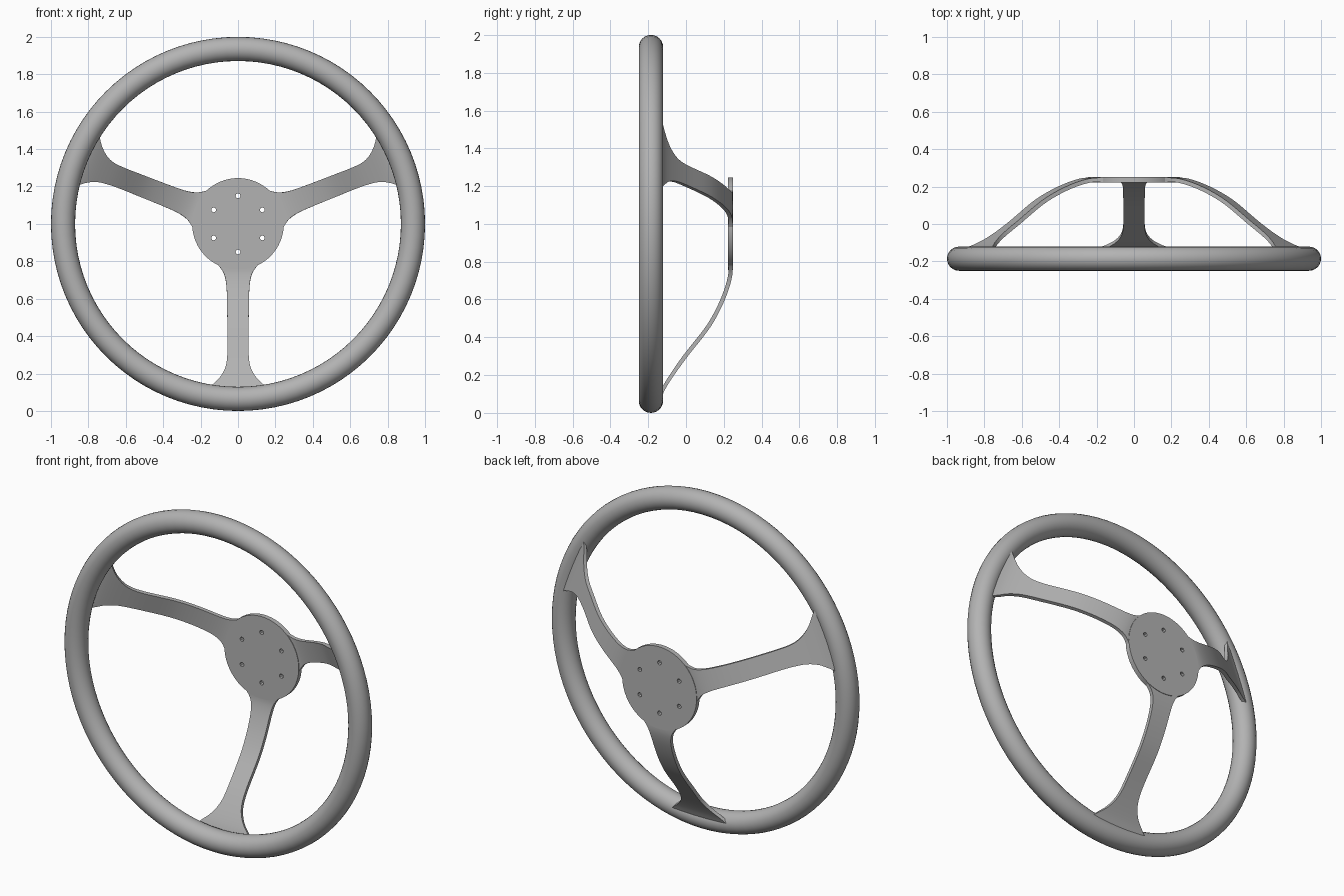
import bpy, bmesh, math
from mathutils import Vector

if "Cube" in bpy.data.objects:
    bpy.data.objects.remove(bpy.data.objects["Cube"])

CENTRE_Z = 1.0

grey = bpy.data.materials.new("satin grey")
grey.diffuse_color = (0.45, 0.45, 0.45, 1)
grey.use_nodes = True
grey.node_tree.nodes["Principled BSDF"].inputs["Base Color"].default_value = grey.diffuse_color


def finish(ob, angle):
    ob.data.materials.clear()
    ob.data.materials.append(grey)
    bpy.ops.object.select_all(action='DESELECT')
    ob.select_set(True)
    bpy.context.view_layer.objects.active = ob
    bpy.ops.object.shade_smooth_by_angle(angle=math.radians(angle))


def sample(table, r):
    """Smooth (Hermite) interpolation of a list of (r, value) pairs."""
    n = len(table)
    slope = []
    for i in range(n):
        a, b = table[max(i - 1, 0)], table[min(i + 1, n - 1)]
        slope.append((b[1] - a[1]) / (b[0] - a[0]))
    if r <= table[0][0]:
        return table[0][1]
    for i in range(n - 1):
        (x0, v0), (x1, v1) = table[i], table[i + 1]
        if r <= x1:
            h = x1 - x0
            t = (r - x0) / h
            return ((2*t**3 - 3*t*t + 1) * v0 + (t**3 - 2*t*t + t) * h * slope[i]
                    + (3*t*t - 2*t**3) * v1 + (t**3 - t*t) * h * slope[i + 1])
    return table[-1][1]


# Rim: round grip ring
bpy.ops.mesh.primitive_torus_add(major_radius=0.9355, minor_radius=0.0645,
                                 major_segments=96, minor_segments=24,
                                 location=(0, -0.1855, CENTRE_Z),
                                 rotation=(math.pi / 2, 0, 0))
rim = bpy.context.object
rim.name = "rim"
finish(rim, 40)


# Hub: thin disc with six bolt holes
def disc(name, radius, depth, x, y, z, sides):
    bpy.ops.mesh.primitive_cylinder_add(vertices=sides, radius=radius, depth=depth,
                                        location=(x, y, z), rotation=(math.pi / 2, 0, 0))
    bpy.context.object.name = name
    return bpy.context.object


hub = disc("hub_plate", 0.245, 0.028, 0, 0.236, CENTRE_Z, 64)
cutters = []
for k in range(6):
    a = math.radians(90 + 60 * k)
    cutters.append(disc("bolt_hole_cutter", 0.013, 0.2, 0.15 * math.cos(a), 0.236,
                        CENTRE_Z + 0.15 * math.sin(a), 8))
for c in cutters:
    m = hub.modifiers.new("bolt hole", 'BOOLEAN')
    m.object = c
    m.operation = 'DIFFERENCE'
    m.solver = 'EXACT'
    bpy.context.view_layer.objects.active = hub
    bpy.ops.object.modifier_apply(modifier=m.name)
for c in cutters:
    bpy.data.objects.remove(c, do_unlink=True)
finish(hub, 30)

# Spokes: swept flat bars, dished forward and flared at both ends
PATH = [(0.20, 0.237), (0.27, 0.234), (0.35, 0.213), (0.45, 0.171), (0.55, 0.113),
        (0.70, -0.004), (0.80, -0.075), (0.87, -0.118), (0.92, -0.140)]
HALF_WIDTH = [(0.21, 0.115), (0.23, 0.098), (0.26, 0.078), (0.30, 0.066), (0.36, 0.060),
              (0.55, 0.057), (0.70, 0.057), (0.76, 0.064), (0.80, 0.080),
              (0.84, 0.110), (0.87, 0.145), (0.91, 0.190)]


def spoke(name, degrees, skew):
    a = math.radians(degrees)
    out = Vector((math.cos(a), 0, math.sin(a)))
    side = Vector((-math.sin(a), 0, math.cos(a)))
    back = Vector((0, 1, 0))
    bm = bmesh.new()
    rings = []
    steps = 44
    for i in range(steps + 1):
        r = 0.21 + 0.70 * i / steps
        y = sample(PATH, r)
        dy = (sample(PATH, r + 0.005) - sample(PATH, r - 0.005)) / 0.01
        normal = (back - out * dy).normalized()
        half = sample(HALF_WIDTH, r)
        t = min(max((r - 0.72) / 0.17, 0), 1)
        shift = skew * t * t
        thick = 0.011 - 0.002 * t
        p = out * r + back * y + Vector((0, 0, CENTRE_Z))
        rings.append([bm.verts.new(p + side * (shift + s * half) + normal * (n * thick))
                      for s, n in ((-1, -1), (1, -1), (1, 1), (-1, 1))])
    for u, v in zip(rings, rings[1:]):
        for j in range(4):
            k = (j + 1) % 4
            bm.faces.new((u[j], u[k], v[k], v[j]))
    bm.faces.new(rings[0])
    bm.faces.new(rings[-1])
    bmesh.ops.recalc_face_normals(bm, faces=bm.faces)
    mesh = bpy.data.meshes.new(name)
    bm.to_mesh(mesh)
    bm.free()
    ob = bpy.data.objects.new(name, mesh)
    bpy.context.collection.objects.link(ob)
    finish(ob, 35)


spoke("lower_spoke", 270, 0)
spoke("right_spoke", 21.5, 0.035)
spoke("left_spoke", 158.5, -0.035)
